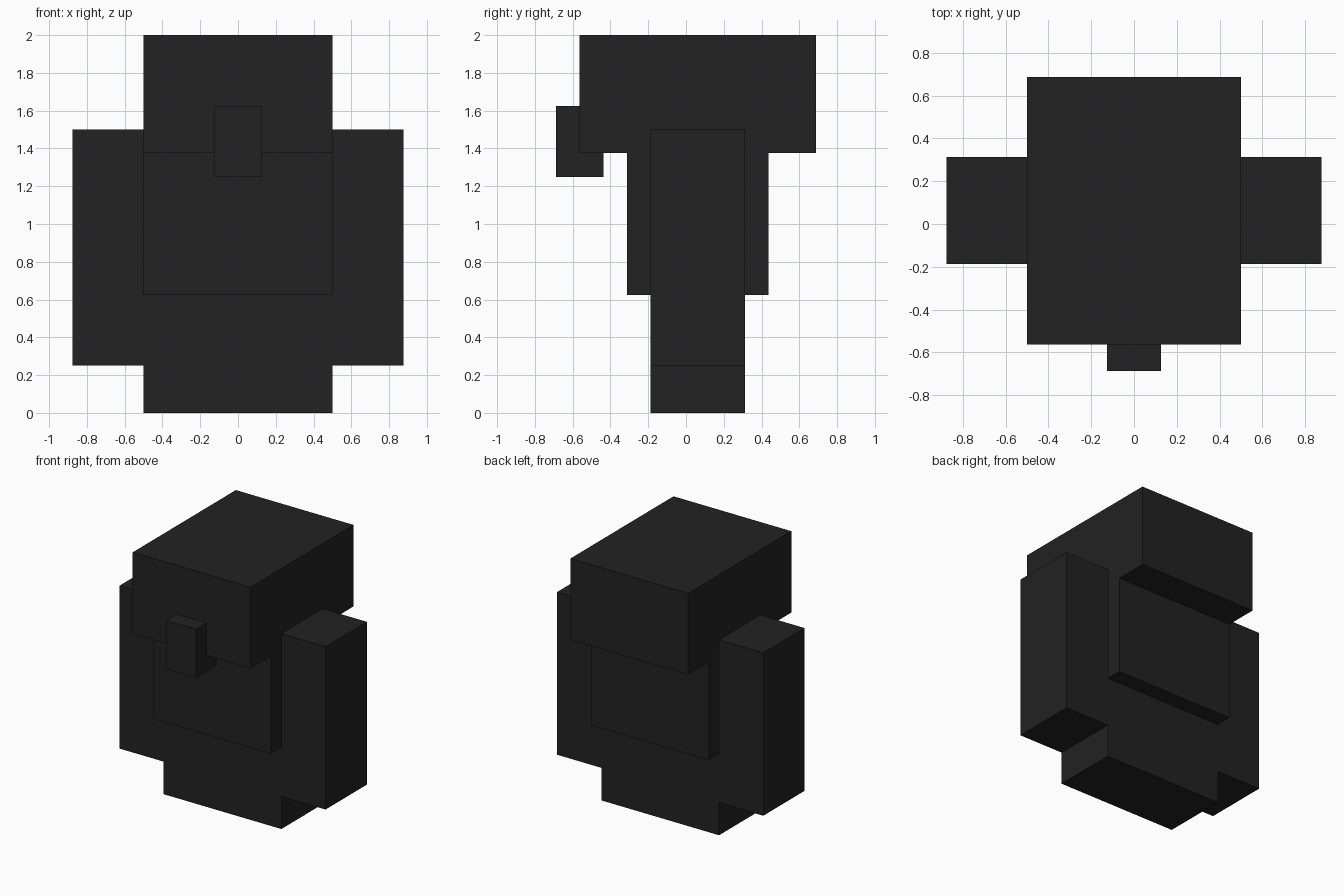
import bpy
import bmesh
from mathutils import Matrix, Vector

cube = bpy.data.objects.get("Cube")
if cube:
    bpy.data.objects.remove(cube, do_unlink=True)

# Single flat charcoal colour
COLOUR = (0.016, 0.016, 0.016, 1.0)
charcoal = bpy.data.materials.new("charcoal")
charcoal.use_nodes = True
charcoal.diffuse_color = COLOUR
bsdf = next(n for n in charcoal.node_tree.nodes if n.type == 'BSDF_PRINCIPLED')
bsdf.inputs["Base Color"].default_value = COLOUR


def box(name, low, high):
    """Axis-aligned block between two opposite corners, origin at its centre."""
    low, high = Vector(low), Vector(high)
    mesh = bpy.data.meshes.new(name)
    bm = bmesh.new()
    bmesh.ops.create_cube(bm, size=1, matrix=Matrix.Diagonal((*(high - low), 1)))
    bm.to_mesh(mesh)
    bm.free()
    mesh.materials.append(charcoal)
    obj = bpy.data.objects.new(name, mesh)
    obj.location = (low + high) / 2
    bpy.context.collection.objects.link(obj)
    return obj


# Head with a hanging nose
box("head", (-0.5, -0.5625, 1.375), (0.5, 0.6875, 2.0))
box("nose", (-0.125, -0.6875, 1.25), (0.125, -0.4375, 1.625))

# Thick torso over a narrower lower body
box("torso", (-0.5, -0.3125, 0.625), (0.5, 0.4375, 1.375))
box("lower_body", (-0.5, -0.1875, 0.0), (0.5, 0.3125, 0.625))

# Arms on both sides, left is +x
for side, s in (("left", 1), ("right", -1)):
    x0, x1 = sorted((0.5 * s, 0.875 * s))
    box(side + "_arm", (x0, -0.1875, 0.25), (x1, 0.3125, 1.5))
